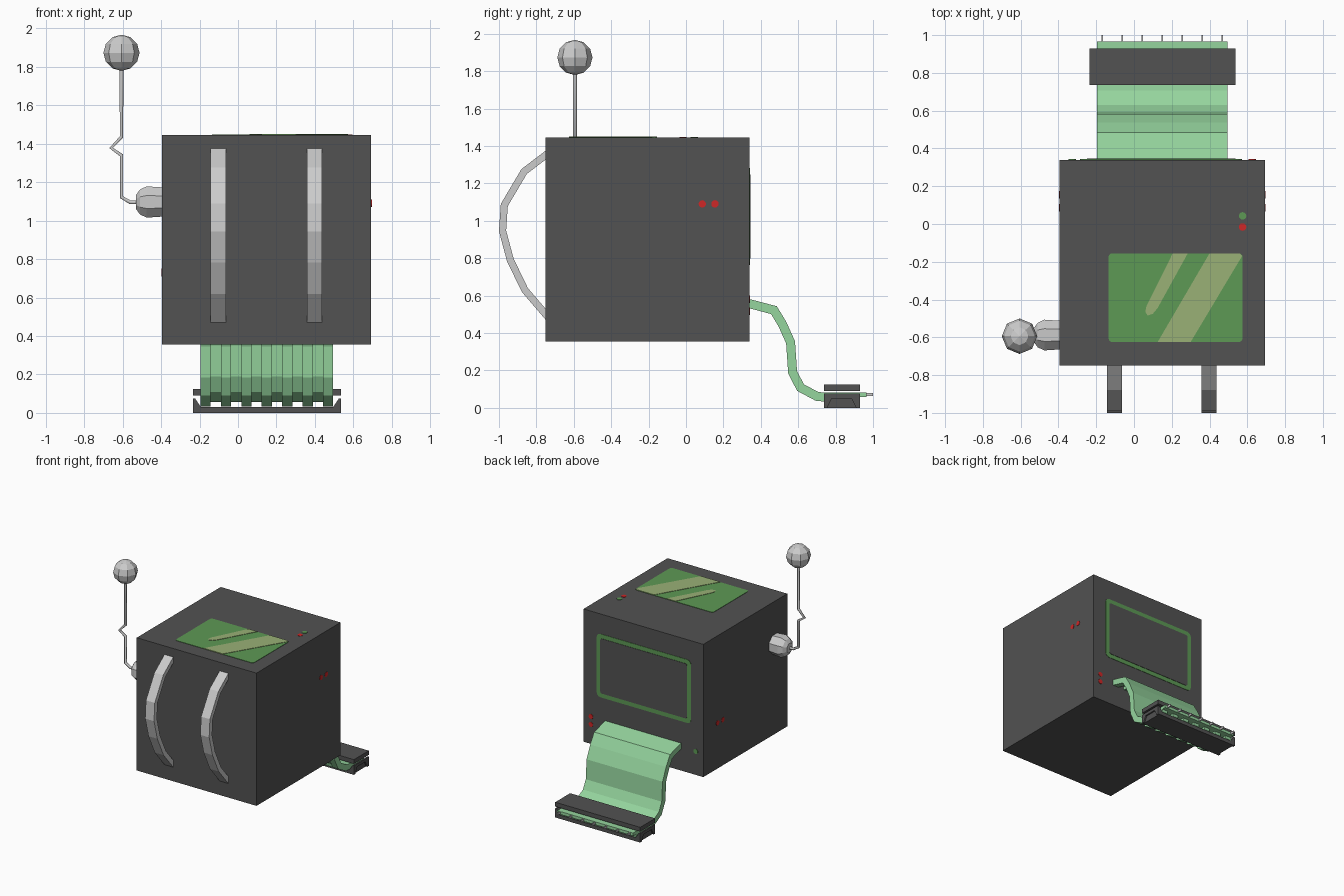
import bpy, bmesh, math
from mathutils import Vector, Matrix

cube = bpy.data.objects.get("Cube")
if cube:
    bpy.data.objects.remove(cube, do_unlink=True)


def material(name, r, g, b):
    m = bpy.data.materials.new(name)
    m.use_nodes = True
    m.diffuse_color = (r, g, b, 1)
    m.node_tree.nodes["Principled BSDF"].inputs["Base Color"].default_value = (r, g, b, 1)
    return m


DARK = material("dark grey", 0.084, 0.084, 0.084)
METAL = material("light metal", 0.6, 0.6, 0.6)
RIBBON = material("pale green", 0.3, 0.66, 0.34)
SCREEN = material("screen green", 0.11, 0.32, 0.09)
GLARE = material("olive glare", 0.32, 0.44, 0.18)
RED = material("red", 0.62, 0.02, 0.02)


def finish(name, bm, mat):
    bmesh.ops.recalc_face_normals(bm, faces=bm.faces)
    me = bpy.data.meshes.new(name)
    bm.to_mesh(me)
    bm.free()
    me.materials.append(mat)
    ob = bpy.data.objects.new(name, me)
    bpy.context.collection.objects.link(ob)
    return ob


def prism(name, pts, axis, a, b, mat):
    """Extrude a 2D outline along an axis from a to b."""
    place = {"x": lambda u, v, w: (w, u, v),
             "y": lambda u, v, w: (u, w, v),
             "z": lambda u, v, w: (u, v, w)}[axis]
    bm = bmesh.new()
    ends = [[bm.verts.new(place(u, v, w)) for u, v in pts] for w in (a, b)]
    for ring in ends:
        bm.faces.new(ring)
    n = len(pts)
    for i in range(n):
        j = (i + 1) % n
        bm.faces.new((ends[0][i], ends[0][j], ends[1][j], ends[1][i]))
    return finish(name, bm, mat)


def rect(u0, u1, v0, v1, r=0.0):
    """Rectangle outline, with rounded corners when r is set."""
    if not r:
        return [(u0, v0), (u1, v0), (u1, v1), (u0, v1)]
    out = []
    corners = ((u1 - r, v1 - r), (u0 + r, v1 - r), (u0 + r, v0 + r), (u1 - r, v0 + r))
    for k, (cu, cv) in enumerate(corners):
        for s in range(4):
            t = math.radians(90 * k + 30 * s)
            out.append((cu + r * math.cos(t), cv + r * math.sin(t)))
    return out


def disc(u, v, r=0.02, n=12):
    return [(u + r * math.cos(math.tau * i / n), v + r * math.sin(math.tau * i / n))
            for i in range(n)]


def offset(path, d):
    """Shift a 2D path sideways by d, mitred at the corners."""
    p = [Vector(q) for q in path]
    out = []
    for i, q in enumerate(p):
        t0 = (q - p[max(i - 1, 0)]) if i else p[1] - q
        t1 = (p[i + 1] - q) if i < len(p) - 1 else t0
        n0, n1 = (Vector((-t.y, t.x)).normalized() for t in (t0, t1))
        m = (n0 + n1).normalized()
        out.append(tuple(q + m * d / m.dot(n0)))
    return out


def band(name, path, lo, hi, x0, x1, mat):
    return prism(name, offset(path, lo) + offset(path, hi)[::-1], "x", x0, x1, mat)


# Body
L, R, F, B, BOT, TOP = -0.395, 0.693, -0.75, 0.34, 0.355, 1.445
prism("body", rect(L, R, F, B), "z", BOT, TOP, DARK)

# Curved handles on the front
arc = [(-0.73, 1.39), (-0.88, 1.276), (-0.99, 1.09), (-1.0, 0.944),
       (-0.957, 0.783), (-0.877, 0.618), (-0.73, 0.447)]
for side, x in (("right", -0.143), ("left", 0.358)):
    band(side + "_handle", arc, 0, 0.038, x, x + 0.08, METAL)

# Top screen with glare streaks
T = 0.003
prism("top_screen", rect(-0.135, 0.575, -0.625, -0.155, 0.02), "z", TOP - T, TOP + T, SCREEN)
prism("wide_glare", [(0.125, -0.625), (0.3, -0.625), (0.572, -0.17), (0.56, -0.155), (0.4, -0.155)],
      "z", TOP, TOP + 2 * T, GLARE)
prism("narrow_glare", [(0.205, -0.155), (0.066, -0.435), (0.06, -0.465), (0.072, -0.485),
                       (0.1, -0.475), (0.125, -0.445), (0.285, -0.155)],
      "z", TOP, TOP + 2 * T, GLARE)

# Back panel outline
prism("back_frame", rect(-0.285, 0.572, 0.762, 1.282, 0.035), "y", B - T, B + T, SCREEN)
prism("back_frame_inner", rect(-0.25, 0.537, 0.797, 1.247, 0.015), "y", B, B + 2 * T, DARK)

# Indicator lights
lights = [("top_green_light", "z", TOP, 0.575, 0.043, SCREEN),
          ("top_red_light", "z", TOP, 0.575, -0.016, RED),
          ("back_upper_light", "y", B, 0.625, 0.58, RED),
          ("back_lower_light", "y", B, 0.625, 0.515, RED),
          ("back_green_light", "y", B, -0.327, 0.548, SCREEN)]
for k, y in enumerate((0.087, 0.155)):
    lights += [(f"left_light_{k}", "x", R, y, 1.09, RED),
               (f"right_light_{k}", "x", L, y, 0.73, RED)]
for name, axis, w, u, v, mat in lights:
    prism(name, disc(u, v), axis, w - T, w + T, mat)

# Ribbon cable: thin sheet with ridges underneath
path = [(0.32, 0.559), (0.345, 0.555), (0.47, 0.522), (0.515, 0.448), (0.559, 0.35),
        (0.57, 0.19), (0.612, 0.108), (0.7, 0.061), (0.74, 0.057), (0.93, 0.057)]
RX0, RX1, STEP = -0.195, 0.495, 0.69 / 13
band("ribbon_sheet", path[:-1] + [(0.965, 0.057)], 0, 0.024, RX0, RX1, RIBBON)
for i in range(7):
    x = RX0 + 2 * i * STEP
    band(f"ribbon_ridge_{i}", path, -0.024, 0, x, x + STEP, RIBBON)
    c = x + STEP / 2
    prism(f"pin_{i}", rect(c - 0.004, c + 0.004, 0.062, 0.08), "y", 0.9, 1.0, METAL)

# Connector: cover plate and tray with notched ends
CX0, CX1, CY0, CY1, SKIN = -0.235, 0.537, 0.737, 0.93, 0.012
prism("connector_cover", rect(CX0, CX1, CY0, CY1), "z", 0.09, 0.125, DARK)
a, b = CX0 + SKIN, CX1 - SKIN
prism("connector_tray", [(a, 0), (b, 0), (b, 0.075), (b - 0.03, 0.03), (a + 0.03, 0.03), (a, 0.075)],
      "y", CY0, CY1, DARK)
notched = [(CY0, 0), (0.755, 0), (0.78, 0.05), (0.885, 0.05), (0.91, 0), (CY1, 0),
           (CY1, 0.075), (CY0, 0.075)]
for side, x in (("right", CX0), ("left", b)):
    prism(f"connector_{side}_end", notched, "x", x, x + SKIN, DARK)

# Antenna base knob, lathed around x
bm = bmesh.new()
rings = []
for x, r in ((-0.53, 0.04), (-0.51, 0.07), (-0.475, 0.088), (-0.39, 0.082)):
    rings.append([bm.verts.new((x, -0.588 + r * math.cos(t), 1.097 + r * math.sin(t)))
                  for t in (math.tau * (i + 0.5) / 8 for i in range(8))])
for r0, r1 in zip(rings, rings[1:]):
    for i in range(8):
        j = (i + 1) % 8
        bm.faces.new((r0[i], r0[j], r1[j], r1[i]))
bm.faces.new(rings[0])
bm.faces.new(rings[-1])
finish("antenna_knob", bm, METAL)

# Kinked antenna rod
AY = -0.594
rod = [(-0.5, 1.095), (-0.56, 1.095), (-0.606, 1.122), (-0.606, 1.34),
       (-0.66, 1.378), (-0.606, 1.435), (-0.606, 1.82)]
cu = bpy.data.curves.new("antenna_rod", "CURVE")
cu.dimensions = "3D"
cu.bevel_depth = 0.011
cu.bevel_resolution = 1
cu.use_fill_caps = True
sp = cu.splines.new("POLY")
sp.points.add(len(rod) - 1)
for p, (x, z) in zip(sp.points, rod):
    p.co = (x, AY, z, 1)
cu.materials.append(METAL)
bpy.context.collection.objects.link(bpy.data.objects.new("antenna_rod", cu))

# Antenna ball
bm = bmesh.new()
bmesh.ops.create_uvsphere(bm, u_segments=8, v_segments=6, radius=0.094,
                          matrix=Matrix.Translation((-0.606, AY, 1.873)))
finish("antenna_ball", bm, METAL)
